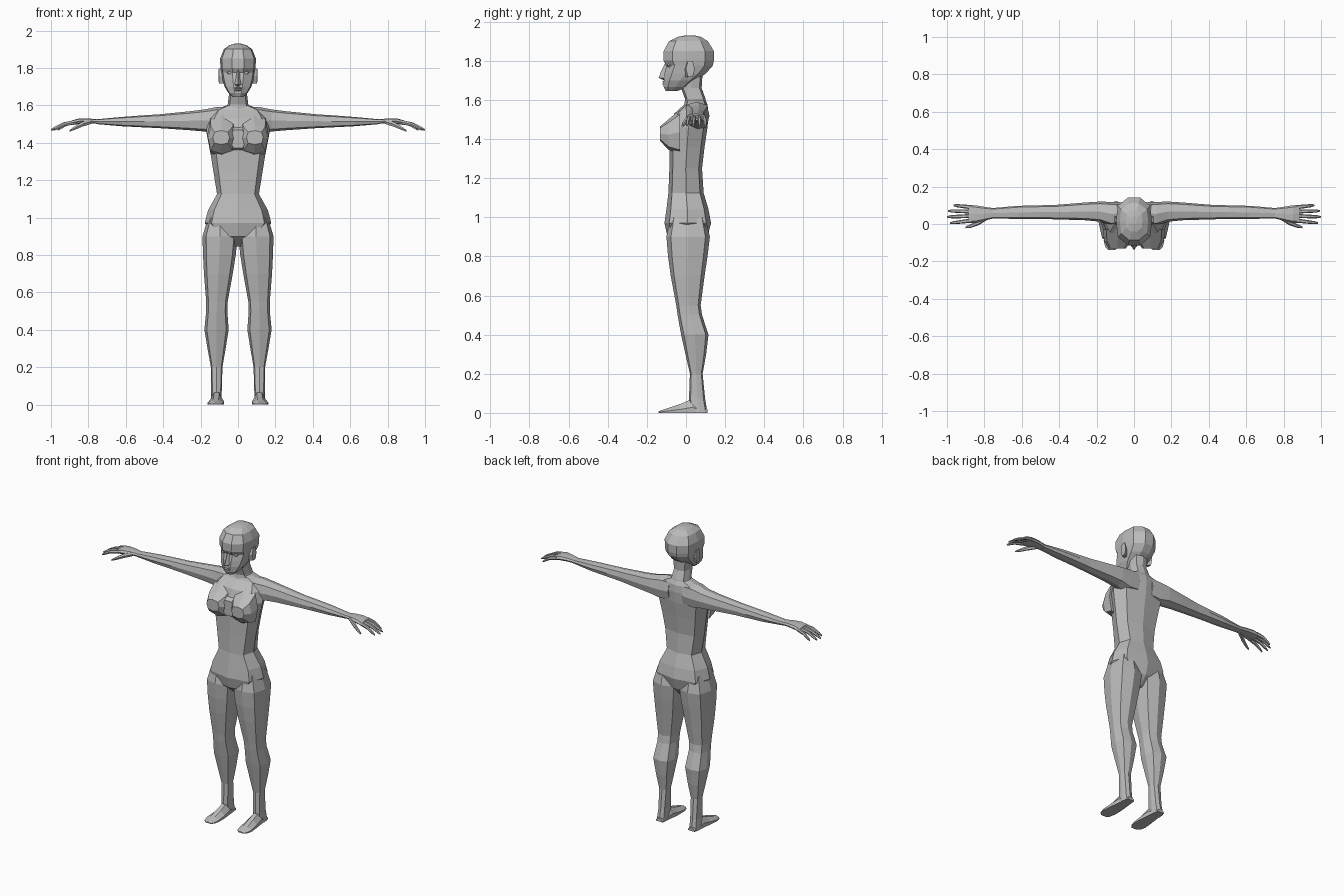
import bpy, bmesh, math

skin = bpy.data.materials.new("grey_skin")
skin.diffuse_color = (0.5, 0.5, 0.5, 1)


def ring(axis, pos, a0, a1, b0, b1, n=8, turn=0.0):
    """Rounded section across an axis, fitted between a0..a1 and b0..b1."""
    pts = []
    for k in range(n):
        t = 2 * math.pi * k / n + turn
        c, s = math.cos(t), math.sin(t)
        f = 1 + 0.12 * abs(math.sin(2 * t))
        a = (a0 + a1) / 2 + (a1 - a0) / 2 * c * f
        b = (b0 + b1) / 2 + (b1 - b0) / 2 * s * f
        pts.append({'x': (pos, a, b), 'y': (a, pos, b), 'z': (a, b, pos)}[axis])
    return pts


def loft(name, rings, mirror=False):
    """Skin the rings into a flat-shaded closed shell."""
    bm = bmesh.new()
    vs = [[bm.verts.new(p) for p in r] for r in rings]
    for r0, r1 in zip(vs, vs[1:]):
        for i in range(len(r0)):
            j = (i + 1) % len(r0)
            bm.faces.new((r0[i], r0[j], r1[j], r1[i]))
    bm.faces.new(vs[0])
    bm.faces.new(vs[-1])
    bmesh.ops.recalc_face_normals(bm, faces=bm.faces)
    me = bpy.data.meshes.new(name)
    bm.to_mesh(me)
    bm.free()
    me.materials.append(skin)
    ob = bpy.data.objects.new(name, me)
    bpy.context.collection.objects.link(ob)
    if mirror:
        ob.modifiers.new("mirror", 'MIRROR')
    return ob


def upright(name, rows, n=8):
    """Symmetric body part from rows of height, half width, front, back."""
    return loft(name, [ring('z', z, -w, w, f, b, n) for z, w, f, b in rows])


# torso from crotch to shoulders
upright("torso", [
    (0.845, 0.03, -0.03, 0.06), (0.90, 0.12, -0.095, 0.11),
    (0.97, 0.178, -0.11, 0.128), (1.04, 0.16, -0.10, 0.115),
    (1.125, 0.112, -0.09, 0.09), (1.25, 0.132, -0.085, 0.082),
    (1.36, 0.15, -0.085, 0.095), (1.46, 0.17, -0.085, 0.11),
    (1.53, 0.16, -0.06, 0.115), (1.575, 0.13, -0.01, 0.11),
    (1.60, 0.06, 0.0, 0.10)])

# breasts and the flat bridge between them
loft("breast", [ring('y', -0.03, 0.0, 0.165, 1.32, 1.55),
                ring('y', -0.09, 0.015, 0.16, 1.345, 1.50),
                ring('y', -0.132, 0.045, 0.135, 1.39, 1.465)], True)
loft("breast_bridge", [ring('y', -0.05, -0.06, 0.06, 1.34, 1.50, 6),
                       ring('y', -0.102, -0.045, 0.045, 1.37, 1.47, 6)])

# neck
upright("neck", [(1.56, 0.075, -0.01, 0.105), (1.605, 0.055, -0.005, 0.10),
                 (1.66, 0.048, -0.025, 0.08), (1.74, 0.055, -0.03, 0.085)])

# head
upright("head", [
    (1.645, 0.028, -0.103, -0.045), (1.667, 0.052, -0.113, 0.01),
    (1.70, 0.072, -0.112, 0.05), (1.735, 0.082, -0.108, 0.10),
    (1.775, 0.09, -0.098, 0.135), (1.80, 0.094, -0.112, 0.14),
    (1.85, 0.096, -0.112, 0.14), (1.90, 0.076, -0.085, 0.11),
    (1.922, 0.045, -0.04, 0.075), (1.93, 0.015, 0.0, 0.04)], 10)

# face
loft("nose", [ring('z', z, -w, w, f, -0.08, 4)
              for z, w, f in ((1.70, 0.014, -0.112), (1.712, 0.02, -0.14),
                              (1.74, 0.014, -0.13), (1.785, 0.01, -0.108))])
loft("lips", [ring('z', z, -w, w, f, -0.09, 6)
              for z, w, f in ((1.674, 0.015, -0.113), (1.682, 0.024, -0.122),
                              (1.688, 0.028, -0.117), (1.694, 0.022, -0.123),
                              (1.70, 0.012, -0.113))])
loft("brow", [ring('x', x, y - 0.012, y + 0.02, z - 0.008, z + 0.009, 4, math.pi / 4)
              for x, y, z in ((0.012, -0.103, 1.796), (0.04, -0.095, 1.803),
                              (0.072, -0.06, 1.795))], True)
loft("eye", [ring('y', -0.07, 0.018, 0.062, 1.762, 1.788, 6),
             ring('y', -0.094, 0.022, 0.055, 1.768, 1.782, 6)], True)
loft("ear", [ring('x', 0.075, -0.01, 0.03, 1.715, 1.79, 6),
             ring('x', 0.102, 0.0, 0.045, 1.715, 1.80, 6),
             ring('x', 0.104, 0.01, 0.04, 1.73, 1.79, 6)], True)

# arms
loft("arm", [ring('x', *r) for r in (
    (0.05, 0.0, 0.115, 1.45, 1.59), (0.12, -0.01, 0.118, 1.445, 1.59),
    (0.18, 0.012, 0.12, 1.46, 1.578), (0.26, 0.02, 0.115, 1.467, 1.568),
    (0.42, 0.025, 0.102, 1.478, 1.552), (0.50, 0.027, 0.10, 1.482, 1.547),
    (0.62, 0.027, 0.097, 1.488, 1.538), (0.76, 0.03, 0.085, 1.50, 1.525))], True)

# hands
loft("palm", [ring('x', *r) for r in (
    (0.75, 0.03, 0.085, 1.502, 1.525), (0.80, 0.018, 0.092, 1.503, 1.53),
    (0.85, 0.005, 0.10, 1.50, 1.53), (0.885, 0.005, 0.102, 1.495, 1.52))], True)
fingers = {"index_finger": (0.018, 0.005, 0.985), "middle_finger": (0.043, 0.038, 1.0),
           "ring_finger": (0.067, 0.07, 0.995), "little_finger": (0.09, 0.10, 0.965)}
for name, (y0, y1, tip) in fingers.items():
    rows = []
    for t, drop, r in ((0, 0, 0.011), (0.5, 0.012, 0.010), (0.85, 0.033, 0.008), (1, 0.043, 0.004)):
        x, y, z = 0.87 + (tip - 0.87) * t, y0 + (y1 - y0) * t, 1.511 - drop
        rows.append(ring('x', x, y - r, y + r, z - r, z + r, 6))
    loft(name, rows, True)
loft("thumb", [ring('x', x, y - r, y + r, z - r, z + r, 6) for x, y, z, r in (
    (0.785, 0.035, 1.513, 0.013), (0.83, 0.008, 1.50, 0.014),
    (0.87, -0.01, 1.48, 0.010), (0.90, -0.018, 1.464, 0.005))], True)

# legs: height, inner, outer, front, back
loft("leg", [ring('z', *r) for r in (
    (1.00, 0.03, 0.16, -0.08, 0.10), (0.90, 0.002, 0.19, -0.10, 0.122),
    (0.80, 0.012, 0.187, -0.092, 0.11), (0.70, 0.028, 0.182, -0.078, 0.095),
    (0.55, 0.055, 0.17, -0.05, 0.075), (0.50, 0.057, 0.17, -0.043, 0.082),
    (0.40, 0.05, 0.18, -0.025, 0.115), (0.30, 0.066, 0.163, -0.003, 0.103),
    (0.20, 0.083, 0.145, 0.02, 0.085), (0.07, 0.087, 0.143, 0.015, 0.098),
    (0.0, 0.087, 0.148, 0.02, 0.11))], True)


# feet as wedges with a flat sole
def foot_ring(y, x, w, h):
    return [(x - w, y, 0), (x + w, y, 0), (x + w, y, h * 0.4),
            (x + w * 0.35, y, h), (x - w * 0.35, y, h), (x - w, y, h * 0.4)]


loft("foot", [foot_ring(*r) for r in (
    (0.11, 0.115, 0.024, 0.02), (0.03, 0.115, 0.033, 0.07),
    (-0.03, 0.116, 0.04, 0.045), (-0.09, 0.119, 0.043, 0.025),
    (-0.125, 0.119, 0.034, 0.014), (-0.14, 0.118, 0.018, 0.008))], True)
